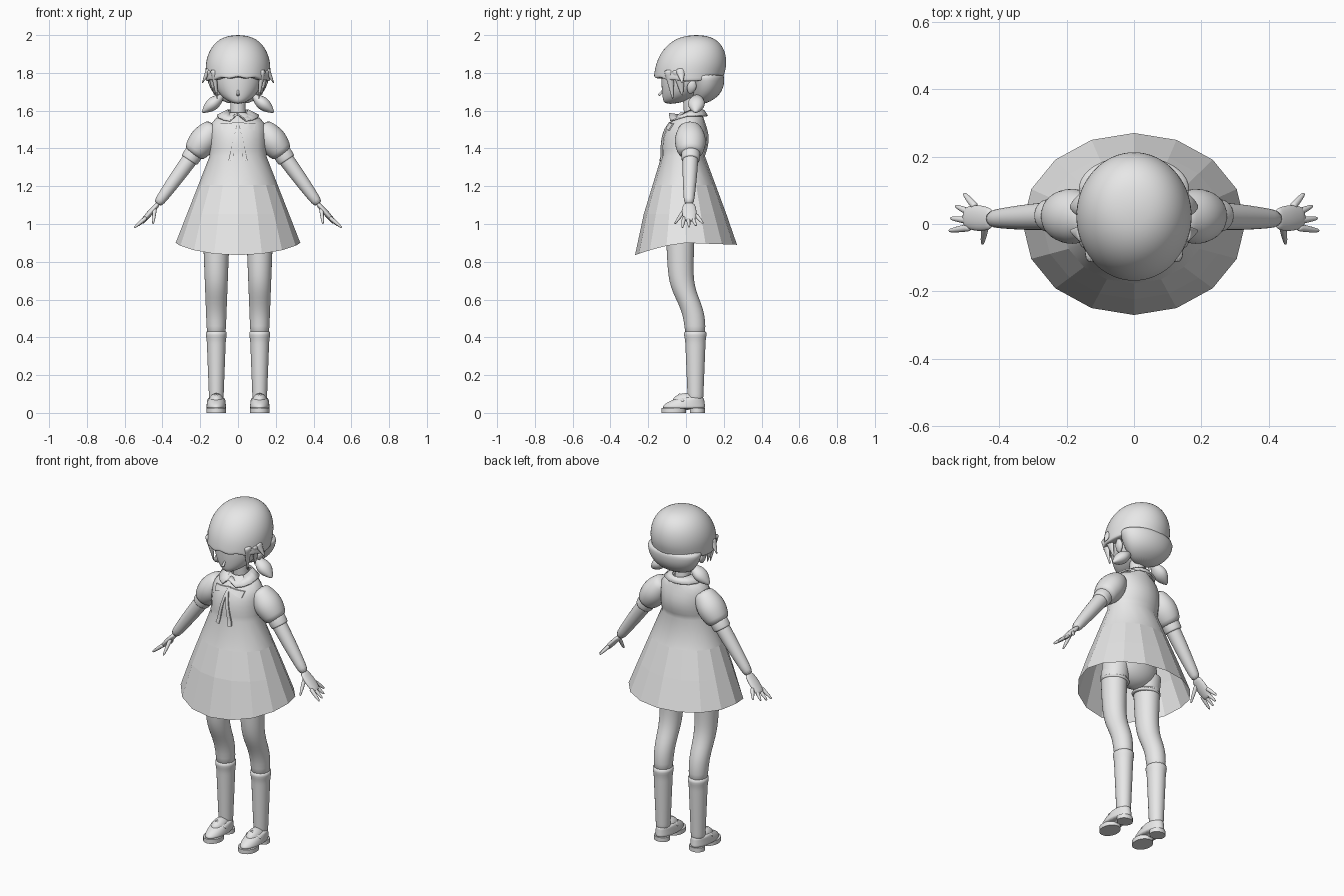
import bpy, bmesh
from math import sin, cos, pi, exp, sqrt, radians
from mathutils import Vector
from mathutils.bvhtree import BVHTree

cube = bpy.data.objects.get("Cube")
if cube:
    bpy.data.objects.remove(cube, do_unlink=True)

shade = 0.8
grey = bpy.data.materials.new("plain_grey")
grey.use_nodes = True
grey.diffuse_color = (shade, shade, shade, 1)
grey.node_tree.nodes["Principled BSDF"].inputs["Base Color"].default_value = grey.diffuse_color


def skin(name, rings, capped=True, subsurf=True, flat_below=None):
    """Bridge equal rings of points into one object."""
    bm = bmesh.new()
    rows = [[bm.verts.new(point) for point in ring] for ring in rings]
    count = len(rows[0])
    for low, high in zip(rows, rows[1:]):
        for i in range(count):
            j = (i + 1) % count
            bm.faces.new((low[i], low[j], high[j], high[i]))
    if capped:
        bm.faces.new(rows[0])
        bm.faces.new(rows[-1])
    bmesh.ops.recalc_face_normals(bm, faces=bm.faces)
    for face in bm.faces:
        face.smooth = flat_below is None or face.calc_center_median().z > flat_below
    mesh = bpy.data.meshes.new(name)
    bm.to_mesh(mesh)
    bm.free()
    mesh.materials.append(grey)
    obj = bpy.data.objects.new(name, mesh)
    bpy.context.collection.objects.link(obj)
    if subsurf:
        modifier = obj.modifiers.new("Smooth", "SUBSURF")
        modifier.levels = modifier.render_levels = 1
    return obj


def keep_edges(obj):
    bpy.ops.object.select_all(action="DESELECT")
    obj.select_set(True)
    bpy.context.view_layer.objects.active = obj
    bpy.ops.object.shade_smooth_by_angle(angle=radians(40))


def oval(z, width, front, back, cx=0, sides=16, dip=None):
    """Level ring; dip(angle) shifts its height."""
    middle, half = (front + back) / 2, (back - front) / 2
    angles = [2 * pi * i / sides for i in range(sides)]
    return [(cx + width * cos(a), middle + half * sin(a), z + (dip(a) if dip else 0)) for a in angles]


def loft(name, rule, steps, cx=0, sides=16, **options):
    """Stack ovals given by rule(t), with t from 0 to 1."""
    return skin(name, [oval(*rule(i / steps), cx, sides) for i in range(steps + 1)], **options)


def limb(name, start, end, r0, r1, bulge=0, flat=1, steps=6, sides=12):
    """Tapered round bar; flat widens it from front to back."""
    start, end = Vector(start), Vector(end)
    along = (end - start).normalized()
    across = along.cross(Vector((0, 1, 0))).normalized()
    deep = across.cross(along) * flat
    rings = []
    for i in range(steps + 1):
        t = i / steps
        radius = r0 + (r1 - r0) * t + bulge * sin(pi * t)
        angles = [2 * pi * k / sides for k in range(sides)]
        rings.append([start.lerp(end, t) + (across * cos(a) + deep * sin(a)) * radius for a in angles])
    return skin(name, rings)


def ball(name, centre, size):
    cx, cy, cz = centre
    width, depth, height = size

    def rule(t):
        turn = pi * (t - 0.5) * 0.98
        return cz + height * sin(turn), width * cos(turn), cy - depth * cos(turn), cy + depth * cos(turn)
    return loft(name, rule, 8, cx)


def facing(a):
    return max(0, -sin(a))


# Dress: smooth bodice, faceted open skirt with a dipping front hem
def bodice(t):
    return 1.59 - 0.23 * t, 0.15 - 0.1 * (1 - t) ** 8, 0.1 * (1 - t) ** 3 - 0.13, 0.1 + 0.02 * sin(4 - 4 * t)


def skirt(t, dip=None):
    return oval(1.36 - 0.46 * t, 0.15 + 0.18 * t, -0.13 - 0.14 * t, 0.1 + 0.17 * t, dip=dip)


def hem(a):
    return -0.065 * facing(a) ** 1.5 - 0.01 * max(0, sin(a))


dress_rings = [oval(*bodice(i / 8)) for i in range(9)]
dress_rings += [skirt(1 / 3), skirt(2 / 3), skirt(1, hem)]
dress = skin("dress", dress_rings, capped=False, subsurf=False, flat_below=1.25)

# Collar, notched at the front
collar = skin("collar", [
    oval(1.6, 0.05, -0.03, 0.09, dip=lambda a: -0.03 * facing(a)),
    oval(1.57, 0.11, -0.09, 0.11, dip=lambda a: 0.01 if facing(a) > 0.99 else -0.03 * facing(a)),
], capped=False, subsurf=False)
cloth = collar.modifiers.new("Thickness", "SOLIDIFY")
cloth.thickness, cloth.offset = 0.008, 1

# Ribbon bow: thin strips laid on the chest
bm = bmesh.new()
bm.from_mesh(dress.data)
chest = BVHTree.FromBMesh(bm)
bm.free()


def strip(name, start, end, w0, w1, steps=8):
    start, end = Vector(start), Vector(end)
    run = (end - start).normalized()
    side = Vector((-run.y, run.x))
    rings = []
    for i in range(steps + 1):
        t = i / steps
        reach = side * (w0 + (w1 - w0) * t)
        ring = []
        for offset, lift in ((-reach, 0), (reach, 0), (reach, 0.008), (-reach, 0.008)):
            spot = start.lerp(end, t) + offset
            hit = chest.ray_cast(Vector((spot.x, -1, spot.y)), Vector((0, 1, 0)))[0]
            ring.append((spot.x, hit.y - lift, spot.y))
        rings.append(ring)
    keep_edges(skin(name, rings, subsurf=False))


strip("bow_knot", (-0.01, 1.53), (0.01, 1.53), 0.01, 0.01)

# Head, neck and nose
def head(t):
    swell = sqrt(sin(pi * (0.01 + 0.98 * t)))
    return 1.635 + 0.27 * t, 0.128 * swell, -0.112 - 0.02 * swell, 0.21 * swell - 0.09


loft("head", head, 10, sides=20)
limb("neck", (0, 0.035, 1.54), (0, 0.02, 1.7), 0.045, 0.04)
limb("nose", (0, -0.12, 1.71), (0, -0.145, 1.68), 0.005, 0.008)


# Hair: domed cap with an uneven fringe, and rounded nape hair
def dome(turn):
    spread, rise = cos(turn) ** 0.8, sin(turn)
    middle = 0.025 + 0.03 * rise
    return 1.82 + 0.18 * rise, 0.173 * spread, middle - 0.19 * spread, middle + 0.187 * spread


def fringe(a):
    return 0.01 * sin(11 * a) * facing(a) - 0.02 * abs(cos(a)) ** 3


def nape(t):
    spread = sqrt(1 - (0.95 * t) ** 2)
    return 1.8 - 0.165 * t, 0.168 * spread, 0.04 * t, 0.04 * t + 0.2 * spread


hair_rings = [oval(*dome(radians(88 - 11 * i)), sides=32) for i in range(9)]
hair_rings += [oval(z, inset, -inset, inset + 0.03, sides=32, dip=fringe)
               for z, inset in ((1.785, 0.17), (1.775, 0.17), (1.775, 0.15))]
skin("hair_cap", hair_rings)
loft("nape_hair", nape, 6, sides=24)


# Leg shape: the knee shifts the lower leg backwards
def leg_oval(z, extra=0):
    middle = 0.08 / (1 + exp(25 * (z - 0.6))) - 0.03
    radius = 0.037 + 0.043 * z + extra
    return z, 0.93 * radius, middle - radius, middle + radius


def leg(t):
    return leg_oval(1 - 0.6 * t)


def sock(t):
    return leg_oval(0.44 - 0.38 * t, 0.007 if t < 0.1 else 0.002)


def shoe(t):
    return 0.02 + 0.065 * t, 0.053 - 0.01 * t * t, 0.1 * t ** 2 - 0.13, 0.105 - 0.01 * t


def sole(t):
    return 0.025 * t, 0.052, -0.13, 0


def heel(t):
    return 0.025 * t, 0.045, 0.02, 0.1


for s, side in ((1, "left_"), (-1, "right_")):
    def bar(name, start, end, *sizes, **options):
        return limb(side + name, (s * start[0], *start[1:]), (s * end[0], *end[1:]), *sizes, **options)

    # Bow loop and tail
    strip(side + "bow_loop", (0, 1.533), (0.09 * s, 1.513), 0.006, 0.018)
    strip(side + "ribbon_tail", (0, 1.53), (0.04 * s, 1.335), 0.006, 0.011)

    # Side locks, ears and low bunches
    bar("face_lock", (0.13, -0.09, 1.82), (0.11, -0.07, 1.66), 0.02, 0.002, flat=1.5)
    bar("temple_lock", (0.15, -0.04, 1.82), (0.125, -0.02, 1.68), 0.02, 0.002, flat=2)
    bar("hair_flick", (0.15, -0.03, 1.82), (0.19, -0.02, 1.745), 0.02, 0.002, flat=1.5)
    bar("ear", (0.12, 0.02, 1.69), (0.14, 0.04, 1.76), 0.005, 0.006, 0.01, flat=1.7)
    bar("hair_bunch", (0.08, 0.06, 1.68), (0.19, 0.05, 1.59), 0.01, 0.004, 0.03, flat=1.3)

    # Puffed sleeve and cuff
    bar("sleeve", (0.12, 0.02, 1.525), (0.24, 0.025, 1.365), 0.045, 0.055, 0.027, flat=1.1, sides=16)
    bar("sleeve_cuff", (0.23, 0.025, 1.38), (0.26, 0.025, 1.335), 0.05, 0.048, 0.002, sides=16)

    # Arm, palm, fanned fingers and thumb
    bar("arm", (0.22, 0.025, 1.39), (0.43, 0.015, 1.1), 0.044, 0.026, 0.004)
    bar("palm", (0.42, 0.015, 1.11), (0.505, 0.02, 1.015), 0.012, 0.012, 0.004, flat=2.5)
    for i, finger in enumerate(("index", "middle", "ring", "little")):
        bend = 0.005 * i * i
        bar(finger + "_finger", (0.485 - bend / 3, 0.02 * i - 0.01, 1.035 + bend / 3),
            (0.55 - bend, 0.037 * i - 0.02, 0.98 + bend / 2), 0.012, 0.005, 0.002, sides=8)
    bar("thumb", (0.44, 0, 1.085), (0.45, -0.06, 1), 0.012, 0.005, 0.002, sides=8)

    # Leg, sock and shorts leg
    cx = 0.115 * s
    loft(side + "leg", leg, 10, cx)
    loft(side + "sock", sock, 14, cx)
    ball(side + "instep", (cx, 0, 0.06), (0.042, 0.075, 0.045))
    bar("shorts_leg", (0.11, -0.02, 1.02), (0.11, -0.028, 0.92), 0.08, 0.076)
    bar("shorts_frill", (0.11, -0.028, 0.925), (0.11, -0.03, 0.905), 0.076, 0.076, 0.007)

    # Shoe: upper, sole, heel and strap
    loft(side + "shoe", shoe, 5, cx, sides=20)
    for name, rule in (("sole", sole), ("heel", heel)):
        keep_edges(loft(side + name, rule, 1, cx, sides=20, subsurf=False))
    for edge in (-1, 1):
        bar("shoe_strap", (0.115 + 0.048 * edge, -0.015, 0.06), (0.115, -0.035, 0.1), 0.006, 0.006, flat=1.5)

# Shorts under the skirt
ball("shorts", (0, -0.015, 1.03), (0.165, 0.1, 0.12))
